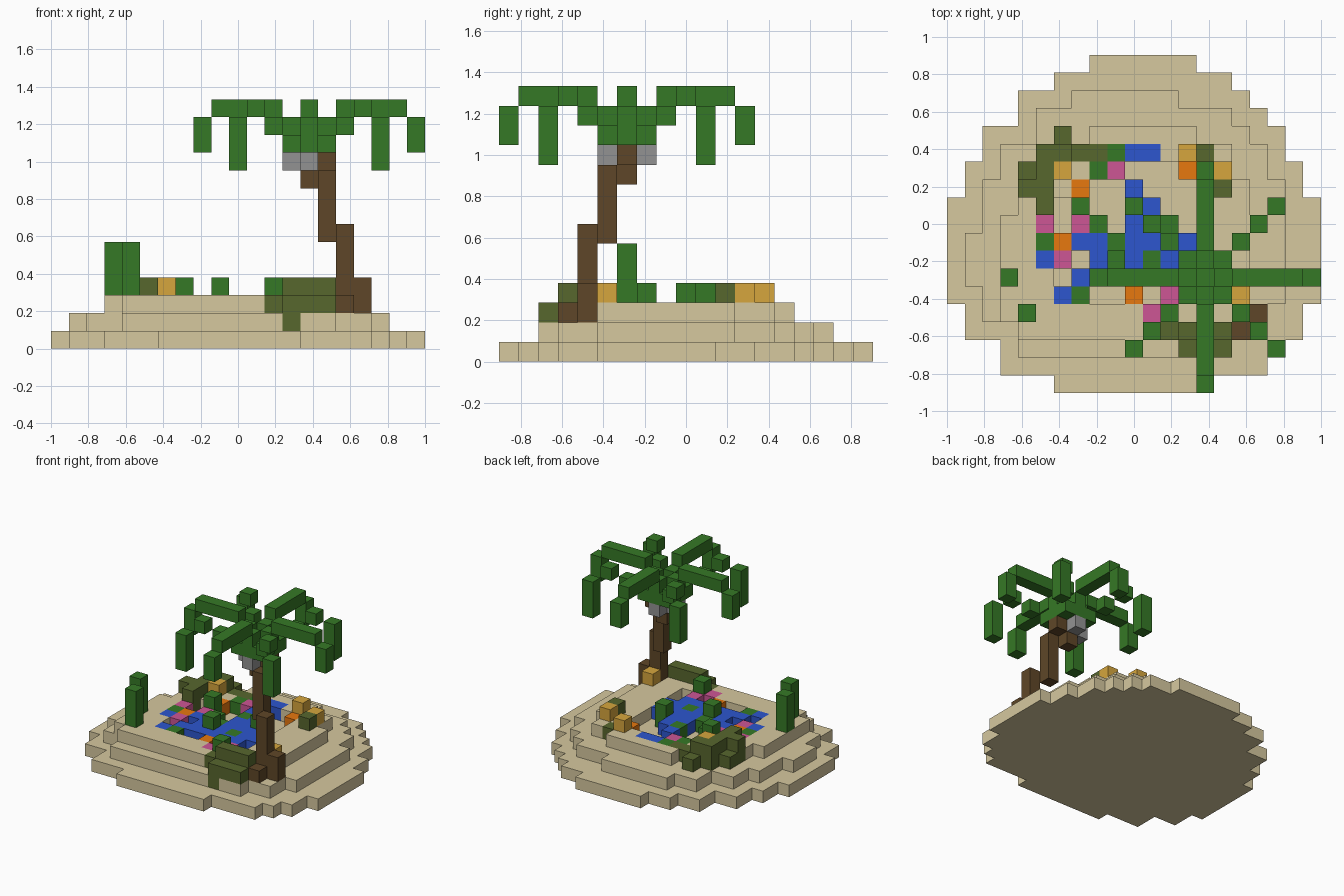
import bpy
import bmesh
from mathutils import Vector

cube = bpy.data.objects.get("Cube")
if cube:
    bpy.data.objects.remove(cube, do_unlink=True)

S = 2 / 21  # edge of one block

COLOURS = {
    "sand": (.67, .58, .345), "leaf green": (.036, .19, .019),
    "bush green": (.096, .135, .027), "bark brown": (.114, .062, .021),
    "coconut grey": (.29, .29, .29), "water blue": (.026, .093, .62),
    "flower pink": (.61, .092, .3), "flower orange": (.83, .195, .005),
    "straw yellow": (.67, .38, .047),
}
materials = {}
for name, rgb in COLOURS.items():
    mat = bpy.data.materials.new(name)
    mat.use_nodes = True
    mat.diffuse_color = (*rgb, 1)
    bsdf = next(n for n in mat.node_tree.nodes if n.type == 'BSDF_PRINCIPLED')
    bsdf.inputs["Base Color"].default_value = (*rgb, 1)
    materials[name] = mat

blocks = {}  # (x, y, z) cell -> (part, colour)


def put(part, colour, cells):
    for c in cells:
        blocks[c] = (part, colour)


def column(x, y, low, high):
    return [(x, y, z) for z in range(low, high + 1)]


# Sand terraces: first and last block of each row, from back to front
def terrace(z, back, left, right):
    for i, (a, b) in enumerate(zip(left, right)):
        put("sand_terraces", "sand", [(x, back - i, z) for x in range(a, b + 1)])


terrace(0, 9,
        [-2, -4, -6, -6, -8, -8, -9, -9] + [-10] * 6 + [-9, -9, -7, -7, -4],
        [3, 5, 6, 7, 8, 8, 9, 9] + [10] * 6 + [9, 9, 8, 7, 3])
terrace(1, 7,
        [-3, -5, -5, -7, -7, -8, -8, -8, -9, -9, -9, -8, -8, -6, -6],
        [2, 5, 6, 7, 7, 8, 8, 8, 8, 8, 8, 8, 7, 7, 5])
terrace(2, 5,
        [-2, -5, -6, -6, -6, -7, -7, -7, -7, -7, -7, -6],
        [3, 5, 5, 6, 6, 6, 6, 6, 6, 6, 5, 1])

# Pond level with the top terrace: letters are coloured blocks, dots are dips
POND = [
    "     gbb     ",
    "    gp...o   ",
    "   o..b...   ",
    "  .g..gb..   ",
    " p.pg.bbg.   ",
    " gobbgbbbb   ",
    " bp.bgbgbb   ",
    "  .bbbbbb.   ",
    "  bg..o.p.   ",
    "       pg    ",
]
TILES = {
    "b": ("pond_water", "water blue"), "g": ("lily_pads", "leaf green"),
    "p": ("pink_flowers", "flower pink"), "o": ("orange_flowers", "flower orange"),
}
for row, line in enumerate(POND):
    for col, letter in enumerate(line):
        cell = (col - 6, 4 - row, 2)
        if letter == ".":
            blocks.pop(cell, None)
        elif letter in TILES:
            put(*TILES[letter], [cell])

# Reeds standing in the pond
for x, y in [(-3, 1), (-1, -2), (2, 0), (2, -5)]:
    put("pond_reeds", "leaf green", column(x, y, 2, 3))

# Low and tall bushes
for x, y in [(-4, 5), (-3, 4), (-2, 4), (-6, 3), (4, 4), (2, -6),
             (3, -7), (4, -7), (5, -7)]:
    put("low_bushes", "bush green", [(x, y, 2)])
put("low_bushes", "bush green", [(3, -7, 1)])
for x, y in [(-5, 4), (-4, 4), (-5, 3), (-6, 2), (-5, 2), (-5, 1), (5, 2),
             (3, -6), (4, -6), (5, -6)]:
    put("tall_bushes", "bush green", column(x, y, 2, 3))

# Dry grass clumps
for x, y in [(-4, 3), (3, 4), (5, 3), (6, -4)]:
    put("dry_grass", "straw yellow", [(x, y, 3)])

# Cacti
for x, y in [(-7, -3), (-6, -5)]:
    put("cacti", "leaf green", column(x, y, 3, 5))

# Leaning palm trunk
for x, y, low, high in [(6, -5, 2, 6), (7, -5, 2, 3), (6, -6, 2, 2),
                        (5, -4, 6, 9), (4, -3, 9, 10), (5, -3, 10, 10)]:
    put("palm_trunk", "bark brown", column(x, y, low, high))

# Coconuts and fronds around the crown
CX, CY = 4, -3
for dx, dy in [(0, -1), (-1, 0), (0, 1)]:
    put("coconuts", "coconut grey", [(CX + dx, CY + dy, 10)])
put("palm_fronds", "leaf green", [(CX, CY, 11)])
for dx in (-1, 0, 1):
    for dy in (-1, 0, 1):
        if dx == dy == 0:
            continue

        def frond(d, low, high):
            put("palm_fronds", "leaf green",
                column(CX + dx * d, CY + dy * d, low, high))

        if dx and dy:  # diagonal fronds
            frond(1, 11, 11)
            frond(2, 12, 12)
            frond(3, 13, 13)
            frond(4, 10, 12)
        else:  # straight fronds
            frond(1, 11, 12)
            for d in range(2, 6):
                frond(d, 13, 13)
            frond(6, 11, 12)

# Build one mesh per part from the exposed block faces
AXES = [Vector((1, 0, 0)), Vector((0, 1, 0)), Vector((0, 0, 1))]
for part in sorted({p for p, c in blocks.values()}):
    bm = bmesh.new()
    for cell, (owner, tint) in blocks.items():
        if owner != part:
            continue
        colour = tint
        centre = Vector(cell) + Vector((0, 0, .5))
        for k in range(3):
            for sign in (1, -1):
                n = AXES[k] * sign
                if tuple(int(a + b) for a, b in zip(cell, n)) in blocks:
                    continue
                u, v = AXES[(k + 1) % 3], AXES[(k + 2) % 3] * sign
                ring = [n + u + v, n - u + v, n - u - v, n + u - v]
                bm.faces.new([bm.verts.new((centre + r / 2) * S) for r in ring])
    bmesh.ops.remove_doubles(bm, verts=bm.verts[:], dist=S / 100)
    mesh = bpy.data.meshes.new(part)
    bm.to_mesh(mesh)
    bm.free()
    mesh.materials.append(materials[colour])
    bpy.context.collection.objects.link(bpy.data.objects.new(part, mesh))
